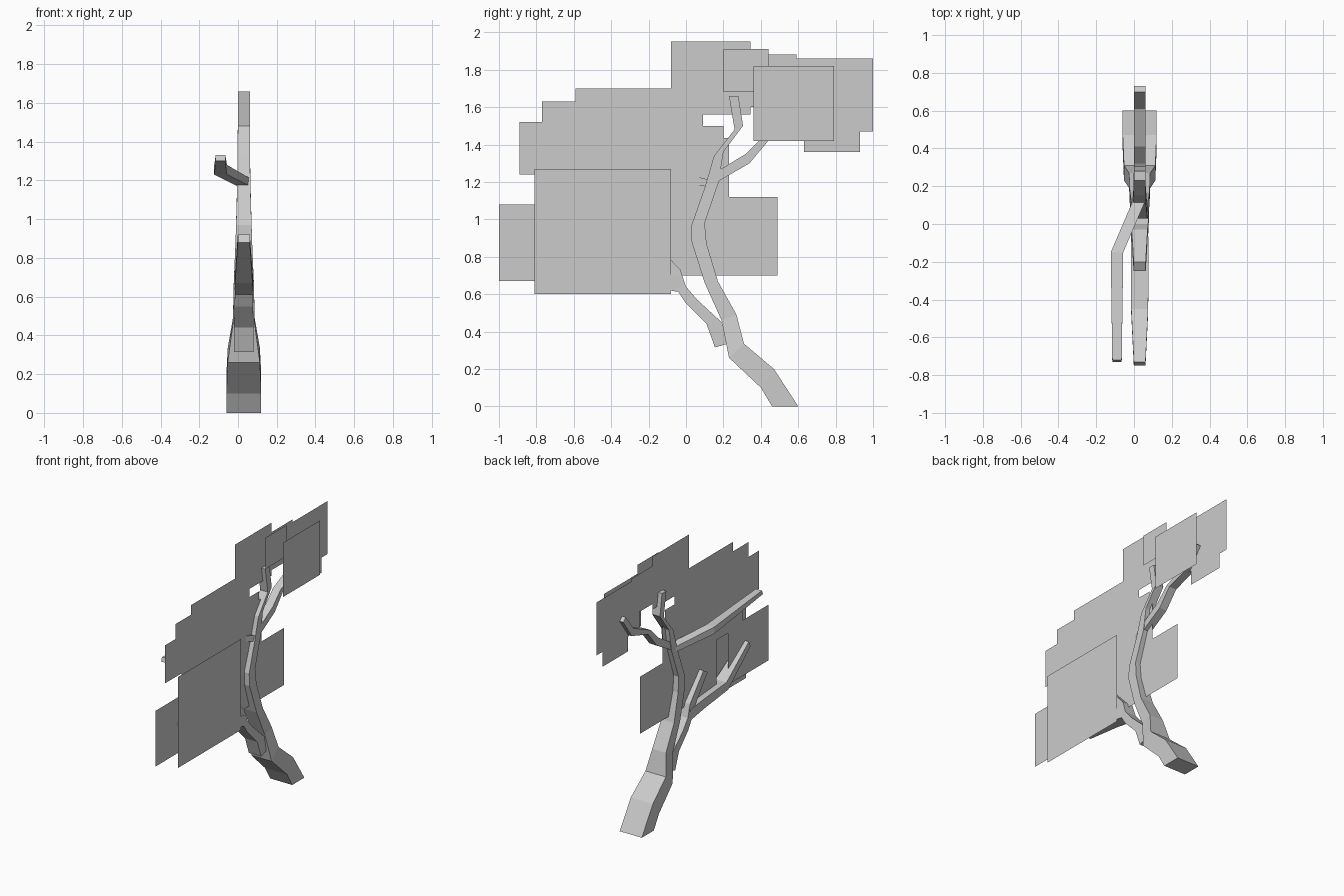
import bpy, bmesh

CX = 0.03  # x of the trunk and the main foliage plane


def finish(name, bm):
    bmesh.ops.recalc_face_normals(bm, faces=bm.faces)
    mesh = bpy.data.meshes.new(name)
    bm.to_mesh(mesh)
    bm.free()
    obj = bpy.data.objects.new(name, mesh)
    bpy.context.collection.objects.link(obj)
    return obj


def limb(name, sections):
    """Four-sided limb; section = (y, z of one edge, y, z of other edge, half width, centre x)."""
    bm = bmesh.new()
    rings = []
    for y1, z1, y2, z2, w, *c in sections:
        x = c[0] if c else CX
        rings.append([bm.verts.new(p) for p in (
            (x - w, y1, z1), (x + w, y1, z1), (x + w, y2, z2), (x - w, y2, z2))])
    for a, b in zip(rings, rings[1:]):
        for i in range(4):
            j = (i + 1) % 4
            bm.faces.new((a[i], a[j], b[j], b[i]))
    bm.faces.new(rings[0])
    bm.faces.new(rings[-1])
    return finish(name, bm)


def card(name, y0, y1, z0, z1, x=CX):
    """Flat upright foliage rectangle."""
    bm = bmesh.new()
    bm.faces.new([bm.verts.new((x, y, z)) for y, z in
                  ((y0, z0), (y1, z0), (y1, z1), (y0, z1))])
    return finish(name, bm)


# Leaning trunk
limb("trunk", [
    (0.46, 0.00, 0.60, 0.00, 0.09),
    (0.40, 0.10, 0.47, 0.20, 0.09),
    (0.23, 0.26, 0.31, 0.335, 0.083),
    (0.19, 0.46, 0.27, 0.49, 0.056),
    (0.10, 0.66, 0.17, 0.67, 0.052),
    (0.03, 0.88, 0.11, 0.87, 0.043),
    (0.03, 0.97, 0.10, 0.98, 0.04),
    (0.10, 1.17, 0.175, 1.20, 0.034),
    (0.15, 1.34, 0.20, 1.36, 0.032),
    (0.26, 1.48, 0.305, 1.50, 0.031),
    (0.23, 1.66, 0.28, 1.66, 0.031)])

# Lower branch and its fork
limb("lower_branch", [
    (0.155, 0.315, 0.24, 0.34, 0.05),
    (0.11, 0.44, 0.19, 0.45, 0.05),
    (0.00, 0.55, 0.06, 0.57, 0.048),
    (-0.06, 0.64, 0.00, 0.64, 0.045),
    (-0.09, 0.70, -0.03, 0.73, 0.042),
    (-0.25, 0.88, -0.20, 0.91, 0.032)])
limb("lower_fork", [
    (-0.03, 0.61, -0.03, 0.69, 0.045),
    (-0.20, 0.64, -0.19, 0.71, 0.047),
    (-0.47, 0.67, -0.45, 0.73, 0.045),
    (-0.75, 0.88, -0.73, 0.92, 0.031)])

# Upper branches
limb("back_branch", [
    (0.15, 1.19, 0.14, 1.24, 0.03),
    (0.34, 1.30, 0.32, 1.35, 0.03),
    (0.44, 1.42, 0.41, 1.44, 0.03),
    (0.63, 1.48, 0.61, 1.53, 0.03),
    (0.73, 1.62, 0.70, 1.645, 0.03)])
limb("front_branch", [
    (0.13, 1.17, 0.13, 1.21, 0.033, 0.03),
    (-0.15, 1.23, -0.15, 1.28, 0.033, -0.09),
    (-0.73, 1.30, -0.72, 1.33, 0.025, -0.09)])

# Foliage cards: y range, z range, optional x
foliage = [
    (-1.00, -0.53, 0.67, 1.08),
    (-0.40, 0.49, 0.70, 1.12),
    (-0.89, -0.30, 1.24, 1.52),
    (-0.70, 0.23, 1.05, 1.435),
    (-0.77, -0.15, 1.24, 1.63),
    (-0.40, 0.20, 1.12, 1.50),
    (-0.59, 0.09, 1.24, 1.70),
    (-0.08, 0.345, 1.56, 1.95),
    (0.34, 0.59, 1.60, 1.88),
    (0.50, 1.00, 1.47, 1.86),
    (0.63, 0.93, 1.36, 1.70),
    (-0.81, -0.08, 0.60, 1.27, 0.08),
    (0.20, 0.44, 1.68, 1.91, 0.085),
    (0.36, 0.79, 1.42, 1.82, 0.115),
]
for i, f in enumerate(foliage):
    card(f"foliage_card_{i + 1}", *f)
